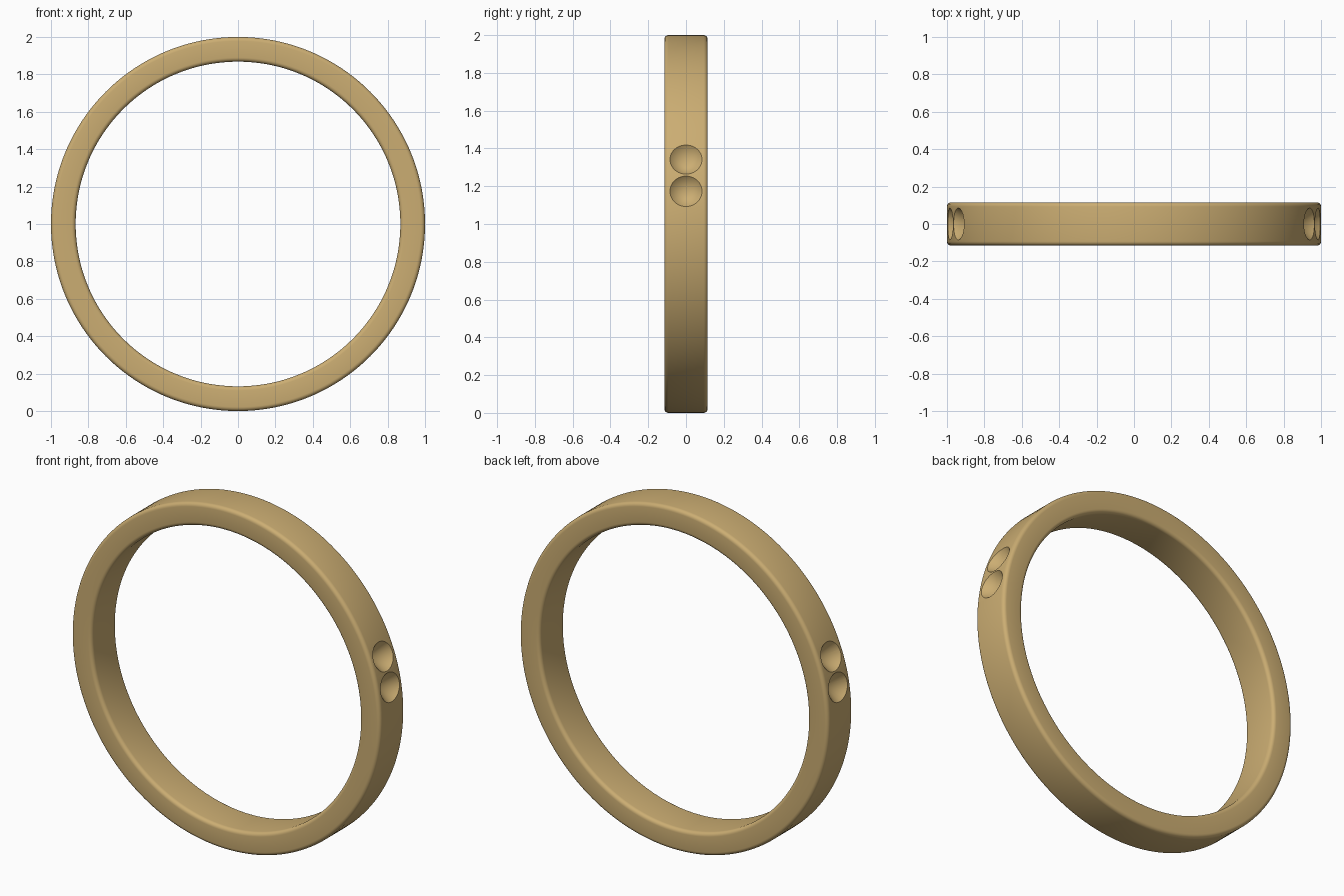
import bpy, bmesh, math
from mathutils import Matrix, Vector

if "Cube" in bpy.data.objects:
    bpy.data.objects.remove(bpy.data.objects["Cube"])

R_OUT, R_IN, HALF_W, FILLET, SEGS = 1.0, 0.868, 0.115, 0.022, 192


def rounded_section():
    """Rounded rectangle as (radius, y) points."""
    pts = []
    corners = [(R_OUT - FILLET, HALF_W - FILLET, 0), (R_IN + FILLET, HALF_W - FILLET, 90),
               (R_IN + FILLET, -HALF_W + FILLET, 180), (R_OUT - FILLET, -HALF_W + FILLET, 270)]
    for r, y, start in corners:
        for i in range(6):
            a = math.radians(start + 18 * i)
            pts.append((r + FILLET * math.cos(a), y + FILLET * math.sin(a)))
    return pts


# Band: section swept round the y axis
bm = bmesh.new()
rings = []
for s in range(SEGS):
    a = 2 * math.pi * s / SEGS
    rings.append([bm.verts.new((r * math.cos(a), y, 1 + r * math.sin(a))) for r, y in rounded_section()])
n = len(rings[0])
for s in range(SEGS):
    p, q = rings[s], rings[(s + 1) % SEGS]
    for i in range(n):
        j = (i + 1) % n
        bm.faces.new((p[i], p[j], q[j], q[i]))
bmesh.ops.recalc_face_normals(bm, faces=bm.faces)
mesh = bpy.data.meshes.new("ring_band")
bm.to_mesh(mesh)
bm.free()
band = bpy.data.objects.new("ring_band", mesh)
bpy.context.collection.objects.link(band)

mat = bpy.data.materials.new("gold")
mat.diffuse_color = (0.60, 0.42, 0.17, 1)
mat.use_nodes = True
mat.node_tree.nodes["Principled BSDF"].inputs["Base Color"].default_value = mat.diffuse_color
mesh.materials.append(mat)


# Conical sockets, two on each side
def socket_cutter(angle):
    a = math.radians(angle)
    d = Vector((math.cos(a), 0, math.sin(a)))
    tip, top = 0.905, 1.01
    rad = 0.085 * (top - tip) / (1.0 - tip)
    m = (Matrix.Translation(Vector((0, 0, 1)) + d * (tip + top) / 2)
         @ d.to_track_quat('Z', 'Y').to_matrix().to_4x4())
    b = bmesh.new()
    bmesh.ops.create_cone(b, cap_ends=True, segments=48, radius1=0, radius2=rad,
                          depth=top - tip, matrix=m)
    bmesh.ops.remove_doubles(b, verts=b.verts, dist=1e-5)
    bmesh.ops.recalc_face_normals(b, faces=b.faces)
    me = bpy.data.meshes.new("socket_cutter")
    b.to_mesh(me)
    b.free()
    me.materials.append(mat)
    ob = bpy.data.objects.new("socket_cutter", me)
    ob.hide_render = True
    bpy.context.collection.objects.link(ob)
    return ob


bpy.context.view_layer.objects.active = band
band.select_set(True)
for angle in (10, 20, 160, 170):
    cutter = socket_cutter(angle)
    mod = band.modifiers.new("socket", 'BOOLEAN')
    mod.operation = 'DIFFERENCE'
    mod.solver = 'EXACT'
    mod.object = cutter
    bpy.ops.object.modifier_apply(modifier=mod.name)
    bpy.data.objects.remove(cutter)

bpy.ops.object.shade_smooth_by_angle(angle=math.radians(30))
